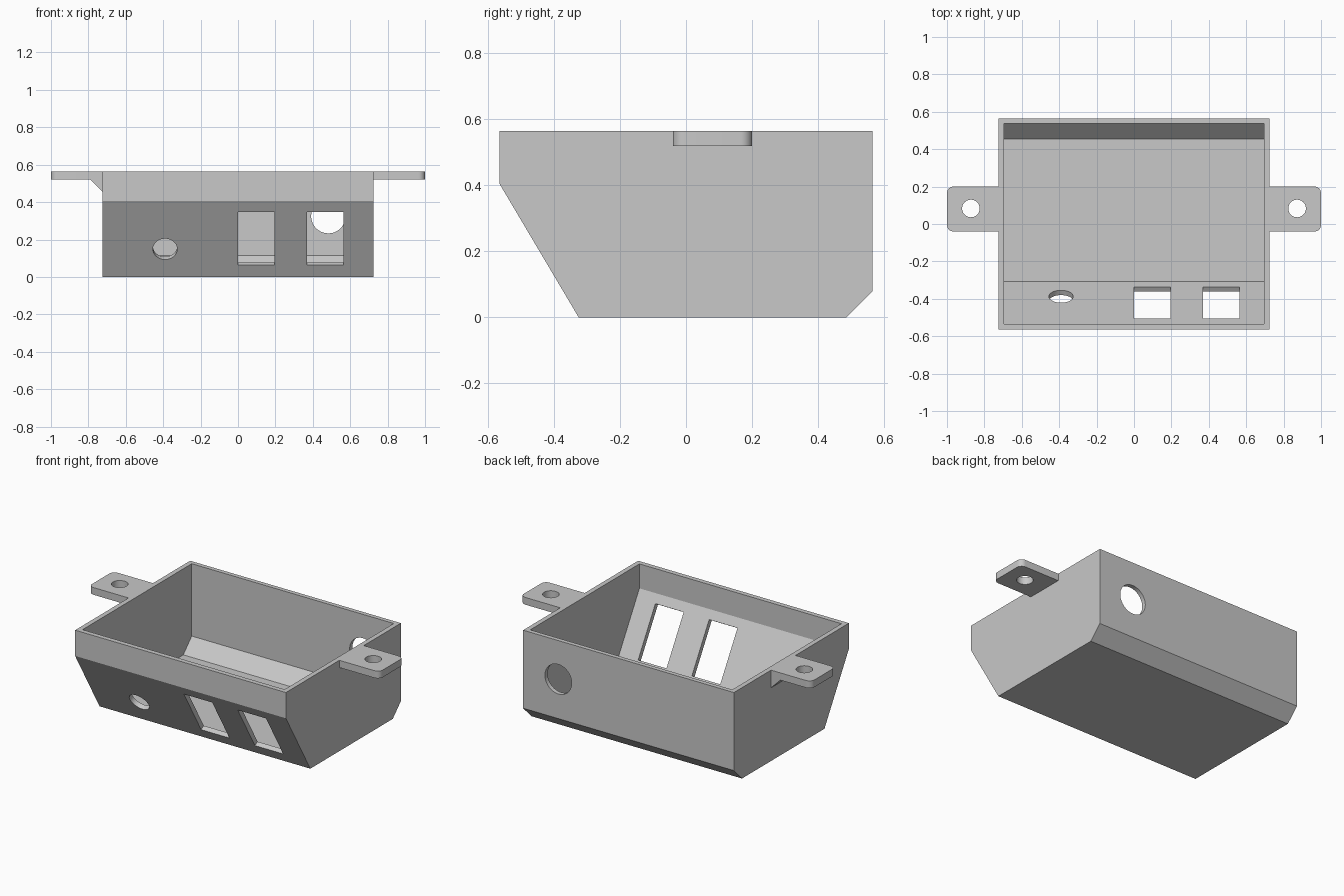
import bpy, bmesh, math
from mathutils import Matrix, Vector

cube = bpy.data.objects.get("Cube")
if cube:
    bpy.data.objects.remove(cube, do_unlink=True)

grey = bpy.data.materials.new("light grey plastic")
grey.use_nodes = True
colour = (0.58, 0.58, 0.58, 1)
grey.diffuse_color = colour
grey.node_tree.nodes["Principled BSDF"].inputs["Base Color"].default_value = colour


def prism(name, points, place, low, high):
    """Extrude a flat outline from low to high; place maps (u, v, depth) to x, y, z."""
    bm = bmesh.new()
    ends = [[bm.verts.new(place(u, v, d)) for u, v in points] for d in (low, high)]
    bm.faces.new(ends[0])
    bm.faces.new(ends[1])
    for i in range(len(points)):
        j = (i + 1) % len(points)
        bm.faces.new((ends[0][i], ends[0][j], ends[1][j], ends[1][i]))
    bmesh.ops.recalc_face_normals(bm, faces=bm.faces)
    mesh = bpy.data.meshes.new(name)
    bm.to_mesh(mesh)
    bm.free()
    mesh.materials.append(grey)
    obj = bpy.data.objects.new(name, mesh)
    bpy.context.collection.objects.link(obj)
    return obj


def cut(target, cutter):
    """Subtract the cutter from the target and discard it."""
    mod = target.modifiers.new("cut", 'BOOLEAN')
    mod.operation, mod.solver, mod.object = 'DIFFERENCE', 'EXACT', cutter
    bpy.context.view_layer.objects.active = target
    bpy.ops.object.modifier_apply(modifier=mod.name)
    bpy.data.objects.remove(cutter, do_unlink=True)


def arc(cx, cy, radius, start, end, steps):
    angles = [math.radians(start + (end - start) * i / steps) for i in range(steps + 1)]
    return [(cx + radius * math.cos(a), cy + radius * math.sin(a)) for a in angles]


def circle(cx, cy, radius):
    return arc(cx, cy, radius, 0, 360, 48)[:-1]


def along_x(u, v, d):
    return (d, u, v)


def along_y(u, v, d):
    return (u, d, v)


def along_z(u, v, d):
    return (u, v, d)


TOP, HALF_W, HALF_D, WALL = 0.565, 0.725, 0.565, 0.03

# Open tray with a sloped front and a chamfered back edge
outer = [(-HALF_D, TOP), (-HALF_D, 0.405), (-0.325, 0),
         (0.485, 0), (HALF_D, 0.08), (HALF_D, TOP)]
inner = [(-0.535, 0.7), (-0.535, 0.413), (-0.308, WALL),
         (0.455, WALL), (0.538, 0.115), (0.538, 0.7)]
tray = prism("tray", outer, along_x, -HALF_W, HALF_W)
cut(tray, prism("cavity", inner, along_x, WALL - HALF_W, HALF_W - WALL))

# Openings cut square to the sloped front: u is across, v is up the slope
foot = Vector((0, -0.325, 0))
up_slope = Vector((0, -0.24, 0.405)).normalized()
inward = Vector((1, 0, 0)).cross(up_slope) * -1


def on_slope(u, v, d):
    return foot + Vector((u, 0, 0)) + up_slope * v + inward * d


low, high = 0.073, 0.405
for left in (0.0, 0.37):
    right = left + 0.195
    window = [(left, low), (right, low), (right, high), (left, high)]
    cut(tray, prism("window_cutter", window, on_slope, -0.05, 0.06))
cut(tray, prism("jack_cutter", circle(-0.39, 0.173, 0.065), on_slope, -0.05, 0.06))

# Round cable hole in the back wall
cut(tray, prism("cable_cutter", circle(0.483, 0.325, 0.092), along_y, 0.5, 0.6))

# Mounting ears with rounded outer corners and a screw hole
for side, name in ((1, "left_ear"), (-1, "right_ear")):
    r, front, back = 0.035, -0.04, 0.2
    shape = [(HALF_W, front)] + arc(1 - r, front + r, r, -90, 0, 8)
    shape += arc(1 - r, back - r, r, 0, 90, 8) + [(HALF_W, back)]
    shape = [(side * x, y) for x, y in shape]
    ear = prism(name, shape, along_z, 0.52, TOP)
    cut(ear, prism("screw_cutter", circle(side * 0.872, 0.083, 0.047), along_z, 0.4, 0.7))

# Wedge under the right ear
prism("right_ear_wedge", [(-HALF_W, 0.52), (-0.79, 0.52), (-HALF_W, 0.455)],
      along_y, -0.04, 0.2)

# Smooth the round holes and corners, keep the edges sharp
bpy.ops.object.select_all(action='DESELECT')
for obj in bpy.data.objects:
    if obj.type == 'MESH' and obj.name in ("tray", "left_ear", "right_ear"):
        obj.select_set(True)
        bpy.context.view_layer.objects.active = obj
bpy.ops.object.shade_smooth_by_angle(angle=math.radians(25))
